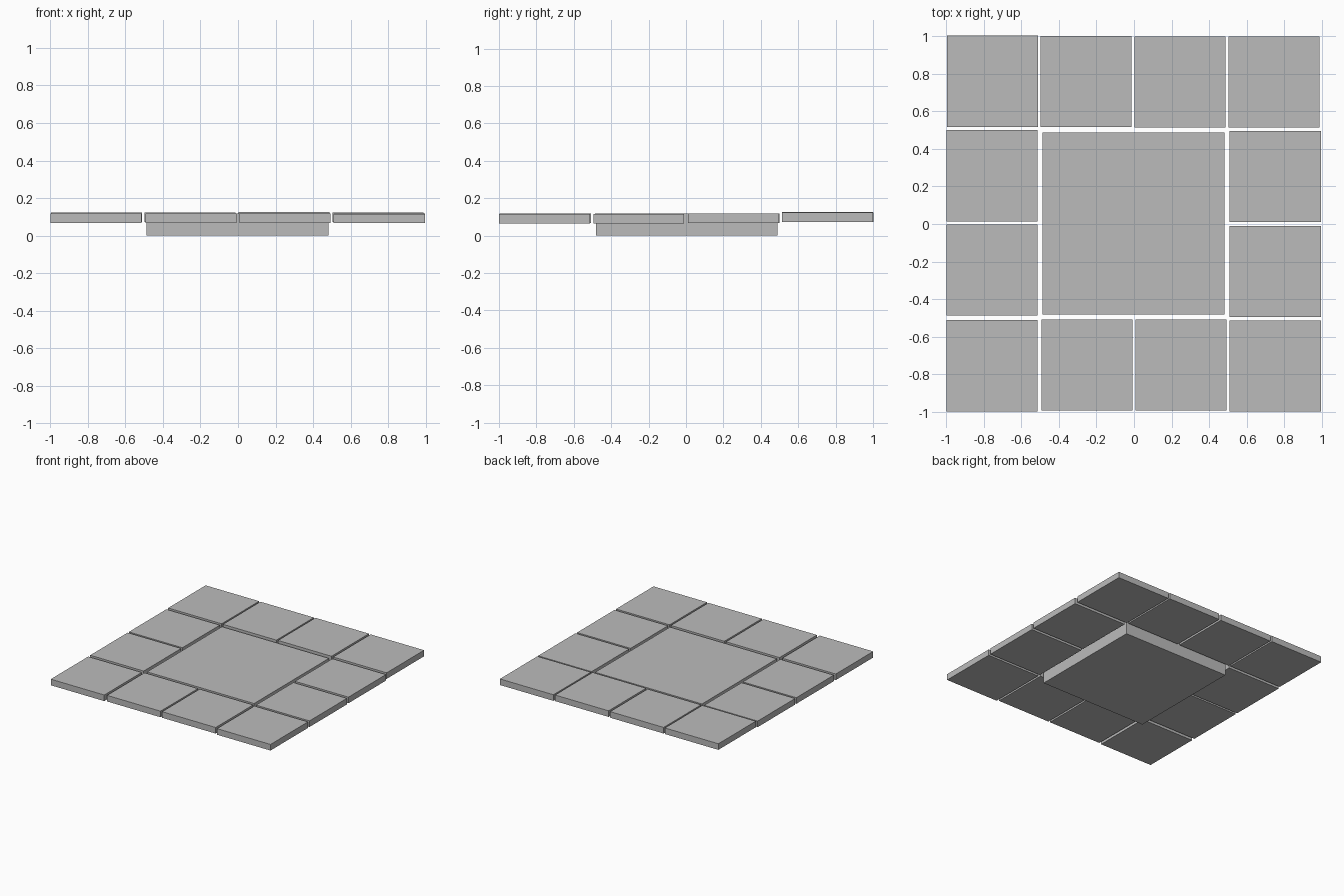
import bpy

cube = bpy.data.objects.get("Cube")
if cube:
    bpy.data.objects.remove(cube, do_unlink=True)

stone = bpy.data.materials.new("plain_grey")
stone.use_nodes = True
GREY = (0.5, 0.5, 0.5, 1)
stone.diffuse_color = GREY
stone.node_tree.nodes["Principled BSDF"].inputs["Base Color"].default_value = GREY


def block(name, x, y, base, size, height):
    """Square flat block standing on the height base."""
    bpy.ops.mesh.primitive_cube_add(size=1, location=(x, y, base + height / 2))
    ob = bpy.context.object
    ob.name = name
    ob.scale = (size, size, height)
    bpy.ops.object.transform_apply(location=False, rotation=False, scale=True)
    ob.data.materials.append(stone)
    return ob


# Raised border of slightly uneven paving tiles: centre x, centre y, underside
TILE, THICK = 0.485, 0.05
rows = {
    "back": [(-0.753, 0.76, 0.073), (-0.255, 0.758, 0.073),
             (0.245, 0.757, 0.075), (0.745, 0.757, 0.073)],
    "left": [(0.752, 0.253, 0.068), (0.752, -0.252, 0.066)],
    "right": [(-0.757, 0.257, 0.068), (-0.757, -0.244, 0.068)],
    "front": [(-0.757, -0.755, 0.067), (-0.25, -0.75, 0.068),
              (0.25, -0.75, 0.068), (0.752, -0.757, 0.066)],
}
for side, tiles in rows.items():
    for i, (x, y, base) in enumerate(tiles, 1):
        block(f"{side}_tile_{i}", x, y, base, TILE, THICK)

# Deep middle plinth made of four touching blocks
for sx, side in ((-1, "right"), (1, "left")):
    for sy, end in ((-1, "front"), (1, "back")):
        block(f"plinth_{end}_{side}", -0.002 + sx * 0.2425, 0.003 + sy * 0.2425,
              0, TILE, 0.117)
